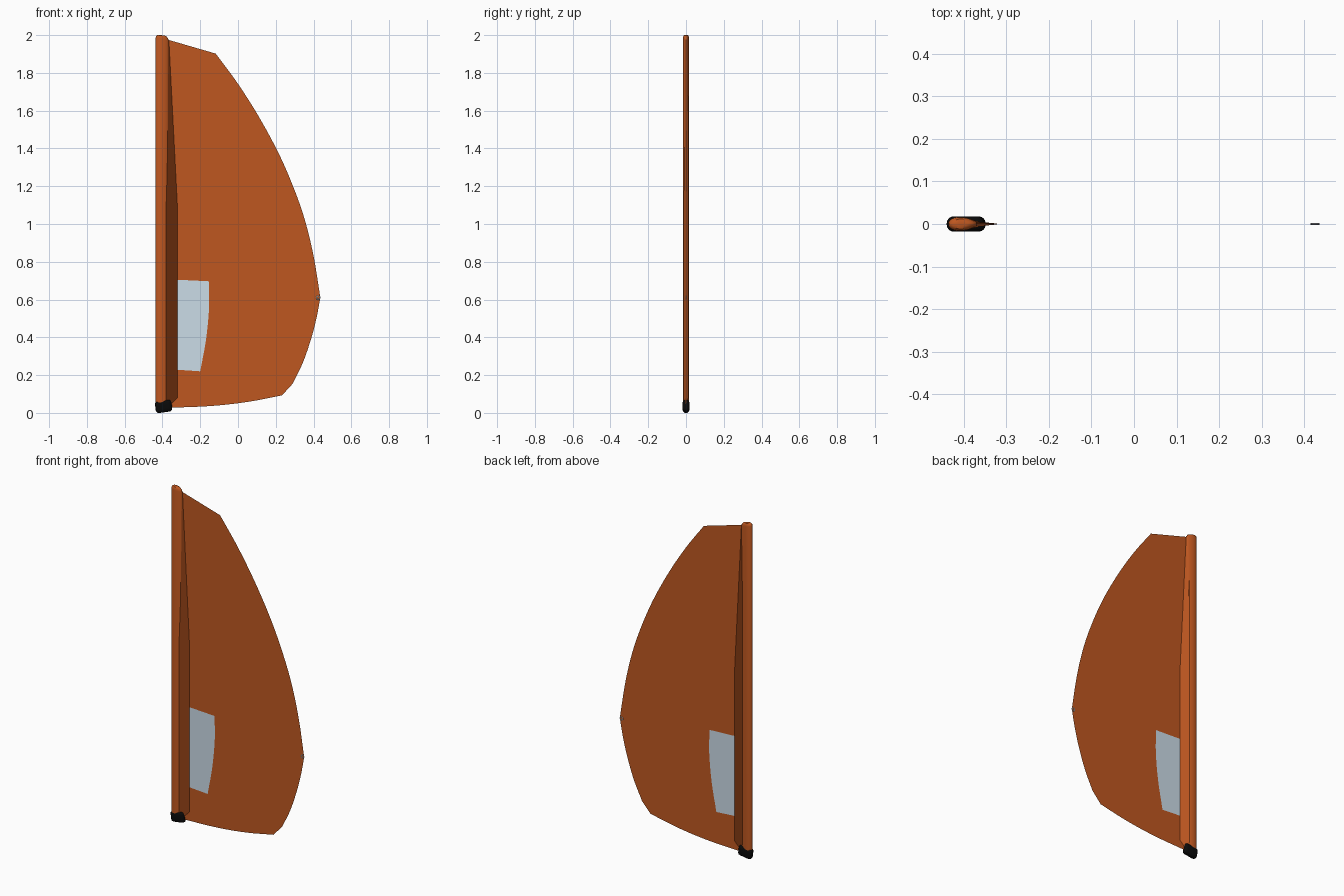
import bpy, bmesh, math
from mathutils import Vector, geometry

if "Cube" in bpy.data.objects:
    bpy.data.objects.remove(bpy.data.objects["Cube"])


def material(name, rgb):
    m = bpy.data.materials.new(name)
    m.diffuse_color = (*rgb, 1)
    m.use_nodes = True
    m.node_tree.nodes["Principled BSDF"].inputs["Base Color"].default_value = m.diffuse_color
    return m


orange = material("orange_cloth", (0.52, 0.096, 0.0145))
clear = material("pale_window", (0.63, 0.75, 0.84))
black = material("black_rubber", (0.003, 0.003, 0.003))
grey = material("grey_metal", (0.45, 0.46, 0.48))


def make_object(name, bm, mats, smooth=None):
    me = bpy.data.meshes.new(name)
    bm.to_mesh(me)
    bm.free()
    ob = bpy.data.objects.new(name, me)
    bpy.context.collection.objects.link(ob)
    for m in mats:
        me.materials.append(m)
    if smooth:
        bpy.ops.object.select_all(action='DESELECT')
        ob.select_set(True)
        bpy.context.view_layer.objects.active = ob
        bpy.ops.object.shade_smooth_by_angle(angle=math.radians(smooth))
    return ob


def loft(rings):
    """Skin a stack of closed rings and cap both ends."""
    bm = bmesh.new()
    loops = [[bm.verts.new(p) for p in r] for r in rings]
    n = len(loops[0])
    for a, b in zip(loops, loops[1:]):
        for i in range(n):
            j = (i + 1) % n
            bm.faces.new((a[i], a[j], b[j], b[i]))
    bm.faces.new(loops[0][::-1])
    bm.faces.new(loops[-1])
    bmesh.ops.recalc_face_normals(bm, faces=bm.faces)
    return bm


def spline(points, steps=5):
    """Smooth open curve through the given points."""
    p = [Vector(q) for q in points]
    p = [2 * p[0] - p[1]] + p + [2 * p[-1] - p[-2]]
    out = []
    for a, b, c, d in zip(p, p[1:], p[2:], p[3:]):
        for k in range(steps):
            t = k / steps
            out.append(0.5 * (2 * b + (c - a) * t + (2 * a - 5 * b + 4 * c - d) * t ** 2
                              + (3 * b - a - 3 * c + d) * t ** 3))
    return out + [p[-2]]


def inside(p, poly):
    """Even-odd test of a point against a closed outline."""
    hit = False
    for a, b in zip(poly, poly[1:] + poly[:1]):
        if (a.y > p.y) != (b.y > p.y):
            if p.x < a.x + (p.y - a.y) * (b.x - a.x) / (b.y - a.y):
                hit = not hit
    return hit


# Sail: flat sheet with the window cut into it
leech = spline([(-0.118, 1.902), (0, 1.742), (0.115, 1.56), (0.222, 1.36),
                (0.305, 1.165), (0.36, 1.0), (0.402, 0.82), (0.436, 0.61)])
lower = spline([(0.436, 0.61), (0.415, 0.5), (0.386, 0.389), (0.343, 0.265), (0.29, 0.155)])
foot = spline([(0.233, 0.093), (0.05, 0.058), (-0.15, 0.036), (-0.4, 0.026)])
outline = [Vector((-0.4, 1.984))] + leech + lower[1:] + foot
window = [Vector((-0.345, 0.23)), Vector((-0.345, 0.706))] + spline(
    [(-0.155, 0.697), (-0.153, 0.56), (-0.169, 0.39), (-0.2, 0.22)], 4)
outline.reverse()
window.reverse()
n, w = len(outline), len(window)
pts, _, faces, _, _, _ = geometry.delaunay_2d_cdt(
    outline + window, [], [list(range(n)), list(range(n, n + w))], 1, 1e-5)
bm = bmesh.new()
vs = [bm.verts.new((p.x, 0, p.y)) for p in pts]
for f in faces:
    centre = sum((pts[i] for i in f), Vector((0, 0))) / len(f)
    bm.faces.new([vs[i] for i in f]).material_index = 1 if inside(centre, window) else 0
make_object("sail", bm, [orange, clear])


# Mast sleeve: egg section with a rounded, sloping head
def egg(z, s=1.0, slope=0.0, count=28):
    ring = []
    for i in range(count):
        t = math.tau * i / count
        x = -0.402 - 0.034 * s * math.cos(t)
        y = 0.016 * s * math.sin(t) * (1 + 0.25 * math.cos(t))
        ring.append((x, y, z - slope * (x + 0.41)))
    return ring


make_object("mast_sleeve", loft([egg(0.035), egg(1.981, 1, 0.2), egg(1.991, 0.92, 0.2),
                                 egg(1.998, 0.7, 0.15), egg(2.0, 0.35, 0.1)]), [orange], 40)

# Sleeve fairing: tapering strip behind the mast, smoothed round its trailing edge
rings = []
for z, tip in [(0.045, -0.355), (0.08, -0.321), (1.1, -0.321), (1.978, -0.366)]:
    front = -0.388
    mid = front + 0.4 * (tip - front)
    rings.append([(front, -0.0125, z), (mid, -0.005, z), (tip, -0.001, z),
                  (tip, 0.001, z), (mid, 0.005, z), (front, 0.0125, z)])
fairing = make_object("sleeve_fairing", loft(rings), [orange], 180)
fairing.data.normals_split_custom_set_from_vertices(
    [Vector((0.94, math.copysign(0.34, v.co.y), 0)).normalized() for v in fairing.data.vertices])

# Mast foot: tilted rounded block
bm = bmesh.new()
bmesh.ops.create_cube(bm, size=1)
bmesh.ops.scale(bm, vec=(0.088, 0.036, 0.064), verts=bm.verts)
bmesh.ops.bevel(bm, geom=bm.edges[:], offset=0.0165, segments=4, profile=0.5, affect='EDGES')
foot_block = make_object("mast_foot", bm, [black], 40)
foot_block.rotation_euler.y = math.radians(-8)
foot_block.location = (-0.394, 0, 0.035)

# Clew ring: small eyelet at the outer corner
bpy.ops.mesh.primitive_torus_add(major_radius=0.009, minor_radius=0.003, major_segments=20,
                                 minor_segments=8, location=(0.425, 0, 0.61),
                                 rotation=(math.pi / 2, 0, 0))
eyelet = bpy.context.object
eyelet.name = "clew_ring"
eyelet.scale.z = 0.6
eyelet.data.materials.append(grey)
bpy.ops.object.shade_smooth_by_angle(angle=math.radians(60))
